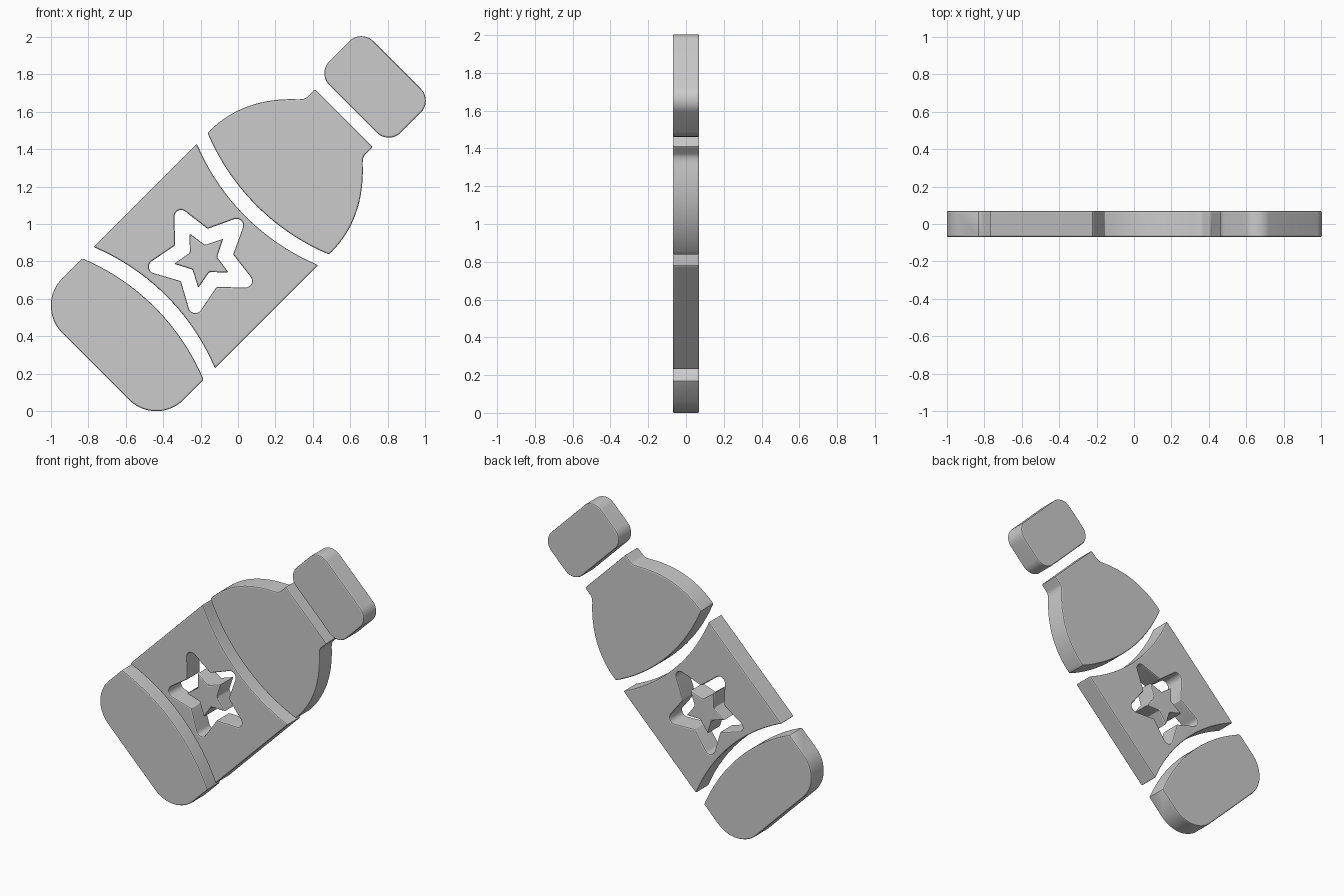
import bpy, bmesh, math
from mathutils import Vector

if "Cube" in bpy.data.objects:
    bpy.data.objects.remove(bpy.data.objects["Cube"])

S = math.sqrt(0.5)
HALF = 0.07      # half thickness
W = 0.459        # half width of the bottle
BULGE = 0.09     # sagitta of the curved gaps
STAR_Q = 0.4405  # star centre along the bottle axis


def to_world(p, q, y):
    """Bottle frame (p across, q along the tilted axis) to world."""
    return Vector(((q + p - S) * S, y, (q - p + S) * S))


def bow(q, sag, n=32):
    """Shallow arc from left to right, sag > 0 bends towards the cap."""
    r = (W * W + sag * sag) / (2 * abs(sag))
    sign = 1 if sag > 0 else -1
    a = math.asin(W / r)
    out = []
    for i in range(n + 1):
        t = -a + 2 * a * i / n
        out.append((r * math.sin(t), q + sag + sign * r * (math.cos(t) - 1)))
    return out


def corner(cp, cq, r, start, sweep=90, n=12):
    return [(cp + r * math.cos(math.radians(start + sweep * i / n)),
             cq + r * math.sin(math.radians(start + sweep * i / n))) for i in range(n + 1)]


def bezier(a, b, c, d, n):
    a, b, c, d = map(Vector, (a, b, c, d))
    return [tuple(a * (1 - t) ** 3 + b * 3 * t * (1 - t) ** 2 + c * 3 * t * t * (1 - t) + d * t ** 3)
            for t in (i / n for i in range(n + 1))]


def star(outer, inner, tip_r=0):
    """Five-pointed star aimed along the bottle axis, optionally with round tips."""
    half = math.atan2(inner * math.sin(math.pi / 5), outer - inner * math.cos(math.pi / 5))
    pts = []
    for k in range(5):
        a = math.pi / 2 + k * math.tau / 5
        c = outer - tip_r / math.sin(half)
        cp, cq = c * math.cos(a), STAR_Q + c * math.sin(a)
        if tip_r:
            span = 90 - math.degrees(half)
            pts += corner(cp, cq, tip_r, math.degrees(a) - span, 2 * span, 10)
        else:
            pts.append((cp, cq))
        b = a + math.pi / 5
        pts.append((inner * math.cos(b), STAR_Q + inner * math.sin(b)))
    return pts


def plate(name, pts, half=HALF):
    bm = bmesh.new()
    front = [bm.verts.new(to_world(p, q, -half)) for p, q in pts]
    back = [bm.verts.new(to_world(p, q, half)) for p, q in pts]
    bm.faces.new(front)
    bm.faces.new(back[::-1])
    for i in range(len(pts)):
        j = (i + 1) % len(pts)
        bm.faces.new((front[i], back[i], back[j], front[j]))
    bmesh.ops.recalc_face_normals(bm, faces=bm.faces)
    me = bpy.data.meshes.new(name)
    bm.to_mesh(me)
    bm.free()
    ob = bpy.data.objects.new(name, me)
    bpy.context.collection.objects.link(ob)
    return ob


def finish(ob, cutter=None):
    """Cut the opening, soften the rims and bake the result."""
    if cutter:
        cut = ob.modifiers.new("opening", 'BOOLEAN')
        cut.operation, cut.solver, cut.object = 'DIFFERENCE', 'EXACT', cutter
    bev = ob.modifiers.new("rim", 'BEVEL')
    bev.width, bev.segments = 0.008, 2
    bev.limit_method, bev.angle_limit = 'ANGLE', math.radians(50)
    bev.use_clamp_overlap = False
    bpy.context.view_layer.update()
    ev = ob.evaluated_get(bpy.context.evaluated_depsgraph_get())
    me = bpy.data.meshes.new_from_object(ev)
    ob.modifiers.clear()
    ob.data = me
    bpy.ops.object.select_all(action='DESELECT')
    ob.select_set(True)
    bpy.context.view_layer.objects.active = ob
    bpy.ops.object.shade_smooth_by_angle(angle=math.radians(20))


# Cap: rounded rectangle
r, cw, q0, q1 = 0.09, 0.27, 1.577, 1.909
finish(plate("cap", corner(cw - r, q1 - r, r, 0) + corner(r - cw, q1 - r, r, 90)
             + corner(r - cw, q0 + r, r, 180) + corner(cw - r, q0 + r, r, 270)))

# Shoulder: curved sides into a short neck, bowed lower edge
side = bezier((W, 0.936), (0.464, 1.13), (0.375, 1.28), (0.257, 1.393), 24)[1:]
side += bezier((0.257, 1.393), (0.23, 1.419), (0.218, 1.43), (0.218, 1.455), 8)[1:]
side.append((0.218, 1.507))
finish(plate("shoulder", bow(0.936, -BULGE) + side + [(-p, q) for p, q in reversed(side)]))

# Label band: bowed both ends, star-shaped opening
opening = plate("star_cutter", star(0.34, 0.165, 0.036), 0.3)
opening.hide_render = True
finish(plate("label_band", bow(0.074, BULGE) + bow(0.855, -BULGE)[::-1]), opening)
bpy.data.objects.remove(opening)

# Small star inside the opening
finish(plate("inner_star", star(0.155, 0.077)))

# Base: rounded bottom corners, bowed upper edge
r, qb = 0.206, -0.369
finish(plate("base", bow(-0.0113, BULGE)[::-1]
             + corner(r - W, qb + r, r, 180, n=20) + corner(W - r, qb + r, r, 270, n=20)))
